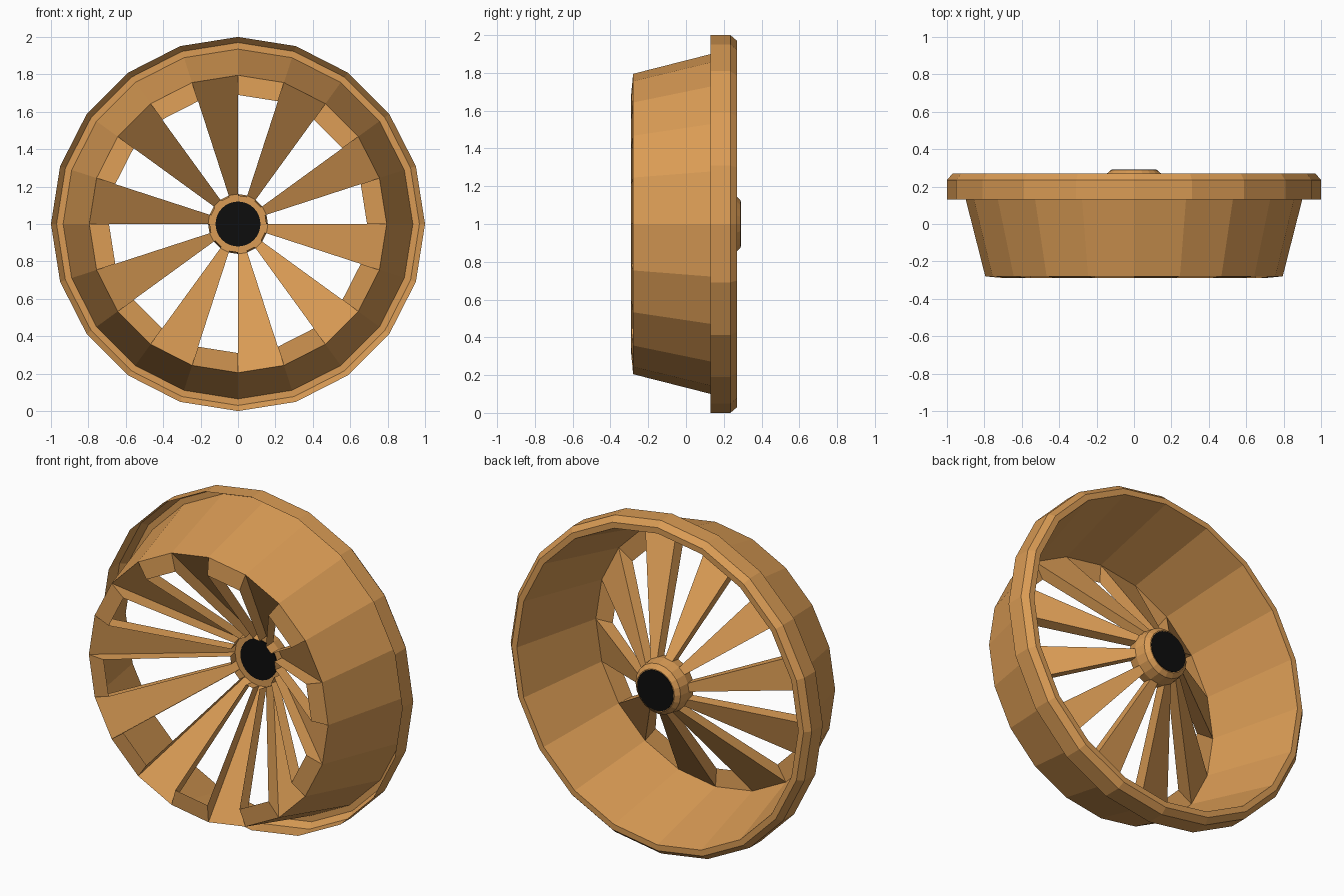
import bpy
import bmesh
import math

SIDES = 20
STEP = 2 * math.pi / SIDES

cube = bpy.data.objects.get("Cube")
if cube:
    bpy.data.objects.remove(cube, do_unlink=True)


def make_material(name, color):
    mat = bpy.data.materials.new(name)
    mat.use_nodes = True
    mat.diffuse_color = color
    mat.node_tree.nodes["Principled BSDF"].inputs["Base Color"].default_value = color
    return mat


bronze = make_material("bronze", (0.70, 0.33, 0.09, 1))
black = make_material("black", (0.004, 0.004, 0.004, 1))


def finish(name, bm, mat):
    mesh = bpy.data.meshes.new(name)
    bm.to_mesh(mesh)
    bm.free()
    mesh.materials.append(mat)
    obj = bpy.data.objects.new(name, mesh)
    bpy.context.collection.objects.link(obj)
    return obj


def point(r, y, index, sides=SIDES):
    """Point on a circle around the axle; index 0 is the top."""
    a = math.pi / 2 + index * 2 * math.pi / sides
    return (r * math.cos(a), y, 1 + r * math.sin(a))


def lathe(name, profile, mat, sides=SIDES, cap_start=False, cap_end=False):
    """Sweep a (radius, y) profile around the axle."""
    bm = bmesh.new()
    rings = [[bm.verts.new(point(r, y, i, sides)) for i in range(sides)]
             for r, y in profile]
    for a, b in zip(rings, rings[1:]):
        for i in range(sides):
            j = (i + 1) % sides
            bm.faces.new((a[i], a[j], b[j], b[i]))
    if cap_start:
        bm.faces.new(rings[0])
    if cap_end:
        bm.faces.new(rings[-1])
    bmesh.ops.recalc_face_normals(bm, faces=bm.faces)
    return finish(name, bm, mat)


# Tapered barrel folding over into the open outer lip
lathe("barrel_and_lip",
      [(0.795, -0.28), (0.935, 0.27), (0.97, 0.27), (1.0, 0.235), (1.0, 0.13)],
      bronze)

# Section of the dish (outer, inner) and of the raised window frames
DISH = [(0.795, -0.28), (0.16, 0.20)]
FRAME = [(0.69, -0.29), (0.15, 0.14)]

# Spokes: every other sector of the dish
bm = bmesh.new()
for i in range(0, SIDES, 2):
    corners = [point(*DISH[0], i), point(*DISH[0], i + 1),
               point(*DISH[1], i + 1), point(*DISH[1], i)]
    bm.faces.new([bm.verts.new(c) for c in corners])
finish("spokes", bm, bronze)

# Window frames: walls around each opening between the spokes
bm = bmesh.new()
for i in range(1, SIDES, 2):
    loops = []
    for section in (DISH, FRAME):
        loops.append([bm.verts.new(point(*section[k], i + d))
                      for k, d in ((0, 0), (0, 1), (1, 1), (1, 0))])
    back, front = loops
    for k in range(4):
        n = (k + 1) % 4
        bm.faces.new((back[k], back[n], front[n], front[k]))
finish("window_frames", bm, bronze)

# Hub with a chamfered back
lathe("hub", [(0.16, 0.20), (0.15, 0.265), (0.125, 0.288)], bronze,
      cap_start=True, cap_end=True)

# Dark round caps on both ends of the hub
for name, y0, y1 in (("front_hub_cap", 0.194, 0.20), ("back_hub_cap", 0.286, 0.291)):
    lathe(name, [(0.12, y0), (0.12, y1)], black, 32, True, True)
